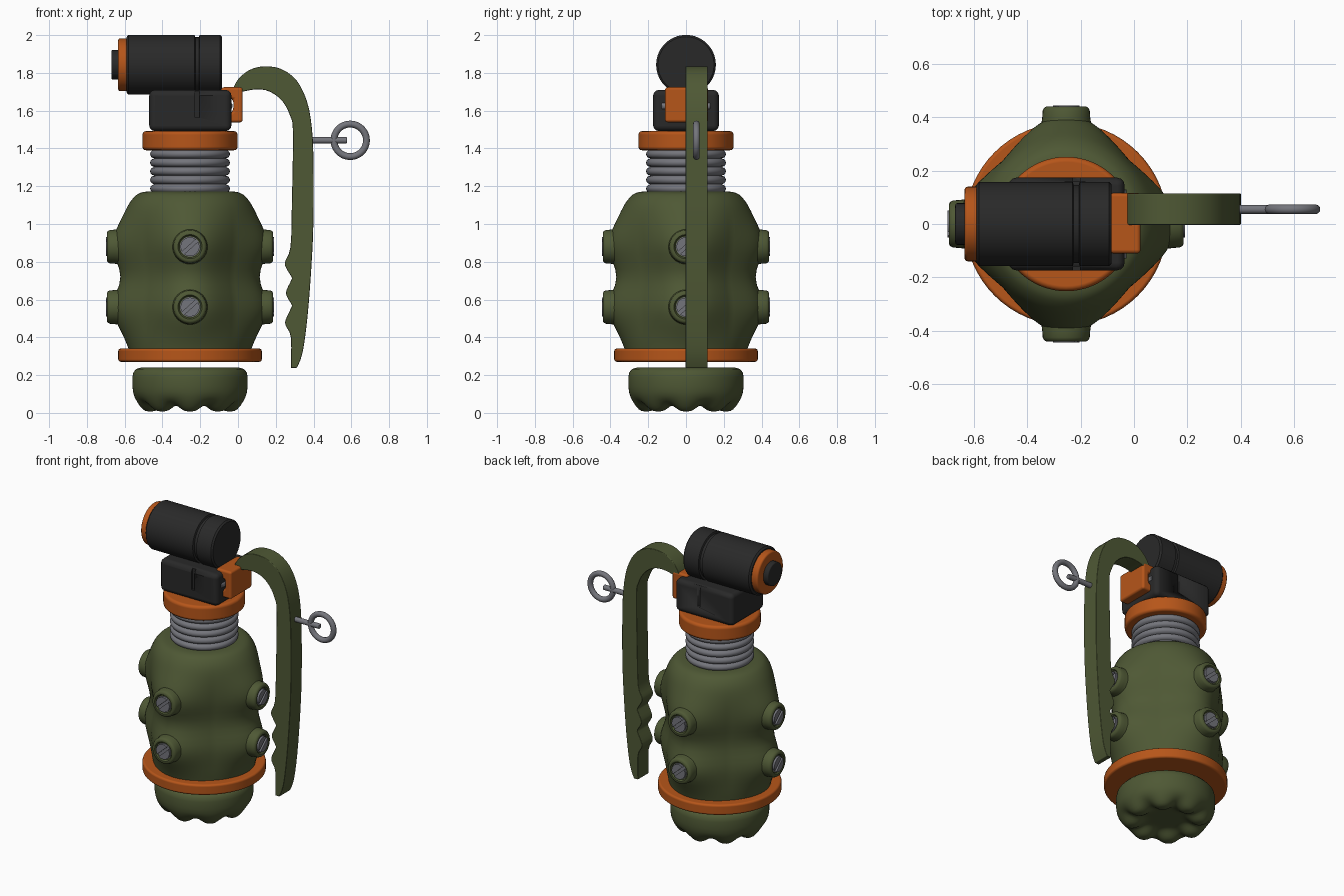
import bpy, bmesh, math
from mathutils import Matrix, Vector

if "Cube" in bpy.data.objects:
    bpy.data.objects.remove(bpy.data.objects["Cube"])

CX = -0.254  # vertical axis of the body
T = lambda x, y, z: Matrix.Translation((x, y, z))
R = lambda deg, ax: Matrix.Rotation(math.radians(deg), 4, ax)
AXIS = T(CX, 0, 0)


def material(name, rgb):
    m = bpy.data.materials.new(name)
    m.diffuse_color = (*rgb, 1)
    m.use_nodes = True
    m.node_tree.nodes["Principled BSDF"].inputs["Base Color"].default_value = m.diffuse_color
    return m


GREEN = material("olive_green", (0.077, 0.098, 0.035))
ORANGE = material("burnt_orange", (0.47, 0.092, 0.010))
BLACK = material("soft_black", (0.022, 0.022, 0.022))
GREY = material("steel_grey", (0.175, 0.178, 0.20))


def finish(name, bm, mat, matrix=Matrix(), bevel=0.0):
    bmesh.ops.remove_doubles(bm, verts=bm.verts, dist=1e-5)
    bmesh.ops.recalc_face_normals(bm, faces=bm.faces)
    bm.transform(matrix)
    me = bpy.data.meshes.new(name)
    bm.to_mesh(me)
    bm.free()
    me.materials.append(mat)
    me.shade_smooth()
    ob = bpy.data.objects.new(name, me)
    bpy.context.collection.objects.link(ob)
    if bevel:
        mod = ob.modifiers.new("bevel", 'BEVEL')
        mod.width, mod.segments = bevel, 3
        mod.limit_method, mod.angle_limit = 'ANGLE', math.radians(40)
        mod.harden_normals = True
    else:
        me.set_sharp_from_angle(angle=math.radians(40))
    return ob


def lathe(name, profile, mat, matrix=AXIS, segs=48, bevel=0.0, deform=None):
    """Revolve (radius, height) points around local z."""
    bm = bmesh.new()
    rings = []
    for r, z in profile:
        ring = []
        for i in range(segs):
            a = 2 * math.pi * i / segs
            rr, zz = deform(r, a, z) if deform else (r, z)
            ring.append(bm.verts.new((rr * math.cos(a), rr * math.sin(a), zz)))
        rings.append(ring)
    for lo, hi in zip(rings, rings[1:]):
        for i in range(segs):
            j = (i + 1) % segs
            bm.faces.new((lo[i], lo[j], hi[j], hi[i]))
    return finish(name, bm, mat, matrix, bevel)


def disc(name, r, z0, z1, mat, matrix=AXIS, bevel=0.0, segs=48):
    return lathe(name, [(0, z0), (r, z0), (r, z1), (0, z1)], mat, matrix, segs, bevel)


def extrude(name, pts, depth, mat, matrix, bevel=0.0):
    """Extrude a local xy outline along local z."""
    bm = bmesh.new()
    f = bm.faces.new([bm.verts.new((x, y, 0)) for x, y in pts])
    new = bmesh.ops.extrude_face_region(bm, geom=[f])["geom"]
    bmesh.ops.translate(bm, vec=(0, 0, depth),
                        verts=[g for g in new if isinstance(g, bmesh.types.BMVert)])
    return finish(name, bm, mat, matrix, bevel)


def box(name, lo, hi, mat, bevel=0.0):
    pts = [(lo[0], lo[1]), (hi[0], lo[1]), (hi[0], hi[1]), (lo[0], hi[1])]
    return extrude(name, pts, hi[2] - lo[2], mat, T(0, 0, lo[2]), bevel)


def spline(pts, n):
    """Catmull-Rom subdivision of 2D points."""
    out = []
    m = len(pts)
    for i in range(m - 1):
        p0, p1, p2, p3 = (Vector(pts[max(0, min(m - 1, i + k))]) for k in (-1, 0, 1, 2))
        for k in range(n):
            t = k / n
            out.append(tuple(0.5 * (2 * p1 + (p2 - p0) * t
                                    + (2 * p0 - 5 * p1 + 4 * p2 - p3) * t * t
                                    + (3 * p1 - p0 - 3 * p2 + p3) * t ** 3)))
    return out + [tuple(pts[-1])]


STUD_Z = (0.56, 0.88)


# Body shell, swelling around each of the eight studs
def swell(r, a, z):
    if r < 0.01:
        return r, z
    d = (a + math.pi / 4) % (math.pi / 2) - math.pi / 4
    g = sum(math.exp(-(d * 0.38) ** 2 / 0.034 - (z - s) ** 2 / 0.026) for s in STUD_Z)
    return r + 0.08 * g, z


outline = [(0.312, 0.33), (0.322, 0.42), (0.328, 0.56), (0.309, 0.72), (0.328, 0.88),
           (0.331, 1.0), (0.318, 1.09), (0.288, 1.145), (0.25, 1.168), (0.19, 1.173)]
lathe("body", [(0, 0.33)] + spline(outline, 4) + [(0, 1.173)], GREEN, segs=96, deform=swell)

# Studs: collar, screw head and two half discs leaving a slot
arc = [(0.05 * math.cos(t), 0.05 * math.sin(t))
       for t in (math.radians(10 + 160 * i / 14) for i in range(15))]
for z in STUD_Z:
    for k in range(4):
        m = T(CX, 0, z) @ R(90 * k, 'Z') @ R(90, 'Y')
        lathe("stud_collar", [(0, 0.35), (0.094, 0.37), (0.09, 0.40), (0.088, 0.425),
                              (0.083, 0.435), (0.075, 0.44), (0.064, 0.44), (0.057, 0.43),
                              (0, 0.426)], GREEN, m, 32)
        disc("screw_base", 0.053, 0.41, 0.431, GREY, m, segs=32)
        for half in (0, 180):
            extrude("screw_half", arc, 0.02, GREY, m @ R(half - 48, 'Z') @ T(0, 0, 0.425))


# Foot with a ring of eight soft bumps underneath
def bumps(r, a, z):
    if z > 0.13:
        return r, z
    p = Vector((r * math.cos(a), r * math.sin(a)))
    for k in range(8):
        c = Vector((0.21 * math.cos(k * math.pi / 4), 0.21 * math.sin(k * math.pi / 4)))
        z -= 0.047 * math.exp(-((p - c).length / 0.067) ** 3)
    return r, z


foot = [(0, 0.055)] + [(0.0125 * i, 0.055) for i in range(1, 20)] + [
    (0.25, 0.057), (0.265, 0.062), (0.28, 0.073), (0.293, 0.09), (0.301, 0.112),
    (0.305, 0.14), (0.305, 0.19), (0.3, 0.215), (0.285, 0.232), (0.26, 0.24), (0, 0.24)]
lathe("foot", foot, GREEN, segs=96, deform=bumps)

# Base ring, threaded neck and neck collar
disc("base_ring", 0.38, 0.27, 0.341, ORANGE, bevel=0.014, segs=64)
thread = [(0.19 + 0.021 * math.sqrt(abs(math.sin(math.pi * i / 8))), 1.165 + 0.0057 * i)
          for i in range(41)]
lathe("threaded_neck", [(0, 1.165)] + thread + [(0, 1.393)], GREY)
disc("neck_collar", 0.252, 1.39, 1.492, ORANGE, bevel=0.02, segs=64)

# Head block with a groove cut in both sides
block = box("head_block", (-0.47, -0.174, 1.492), (-0.035, 0.174, 1.71), BLACK, 0.03)
for s in (-1, 1):
    y0, y1 = sorted((s * 0.16, s * 0.25))
    cutter = box("groove_cutter", (-0.228, y0, 1.565), (-0.203, y1, 1.75), BLACK)
    cutter.hide_render = True
    cutter.hide_set(True)
    mod = block.modifiers.new("groove", 'BOOLEAN')
    mod.operation, mod.object, mod.solver = 'DIFFERENCE', cutter, 'EXACT'

# Horizontal barrel with end ring and knob
M = T(0, 0, 1.843) @ R(90, 'Y')
lathe("barrel", [(0, -0.59), (0.147, -0.59), (0.158, -0.58), (0.158, -0.23), (0.146, -0.226),
                 (0.146, -0.207), (0.158, -0.203), (0.158, -0.094), (0.148, -0.084),
                 (0, -0.084)], BLACK, M, 64)
disc("barrel_ring", 0.14, -0.635, -0.58, ORANGE, M, 0.012, 48)
disc("barrel_knob", 0.078, -0.67, -0.62, BLACK, M, 0.008, 32)

# Hinge bracket and its pin
UP = R(90, 'X')  # local xy outline becomes xz
extrude("hinge_bracket", [(-0.09, 1.724), (-0.09, 1.68), (-0.025, 1.66), (-0.025, 1.6),
                          (-0.047, 1.58), (-0.047, 1.538), (0.025, 1.538), (0.025, 1.724)],
        0.228, ORANGE, T(0, 0.117, 0) @ UP, 0.02)
disc("hinge_pin", 0.02, -0.13, 0.13, GREY, T(-0.048, 0, 1.625) @ UP, 0.004, 24)

# Lever: arched top, long handle, finger scallops on the inner edge
outer = [(-0.03, 1.71), (0.0, 1.765), (0.06, 1.815), (0.14, 1.835), (0.23, 1.82),
         (0.31, 1.76), (0.365, 1.65), (0.392, 1.5), (0.4, 1.3), (0.399, 1.0),
         (0.387, 0.75), (0.367, 0.5), (0.342, 0.32), (0.312, 0.238)]
inner = [(0.28, 0.238), (0.28, 0.4), (0.253, 0.462), (0.253, 0.495), (0.283, 0.56),
         (0.283, 0.575), (0.257, 0.62), (0.257, 0.65), (0.283, 0.705), (0.283, 0.72),
         (0.251, 0.775), (0.251, 0.805), (0.278, 0.88), (0.285, 1.1), (0.291, 1.48),
         (0.277, 1.57), (0.235, 1.65), (0.17, 1.7), (0.1, 1.713), (0.02, 1.7)]
extrude("lever", spline(outer, 3) + spline(inner, 3), 0.118, GREEN, T(0, 0.115, 0) @ UP, 0.007)

# Safety pin and pull ring
disc("safety_pin", 0.017, 0.37, 0.577, GREY, T(0, 0.055, 1.443) @ R(90, 'Y'), 0.006, 20)
loop = [(0.086 + 0.018 * math.cos(2 * math.pi * i / 14), 0.018 * math.sin(2 * math.pi * i / 14))
        for i in range(15)]
lathe("pull_ring", loop, GREY, T(0.594, 0.055, 1.443) @ UP, 48)
